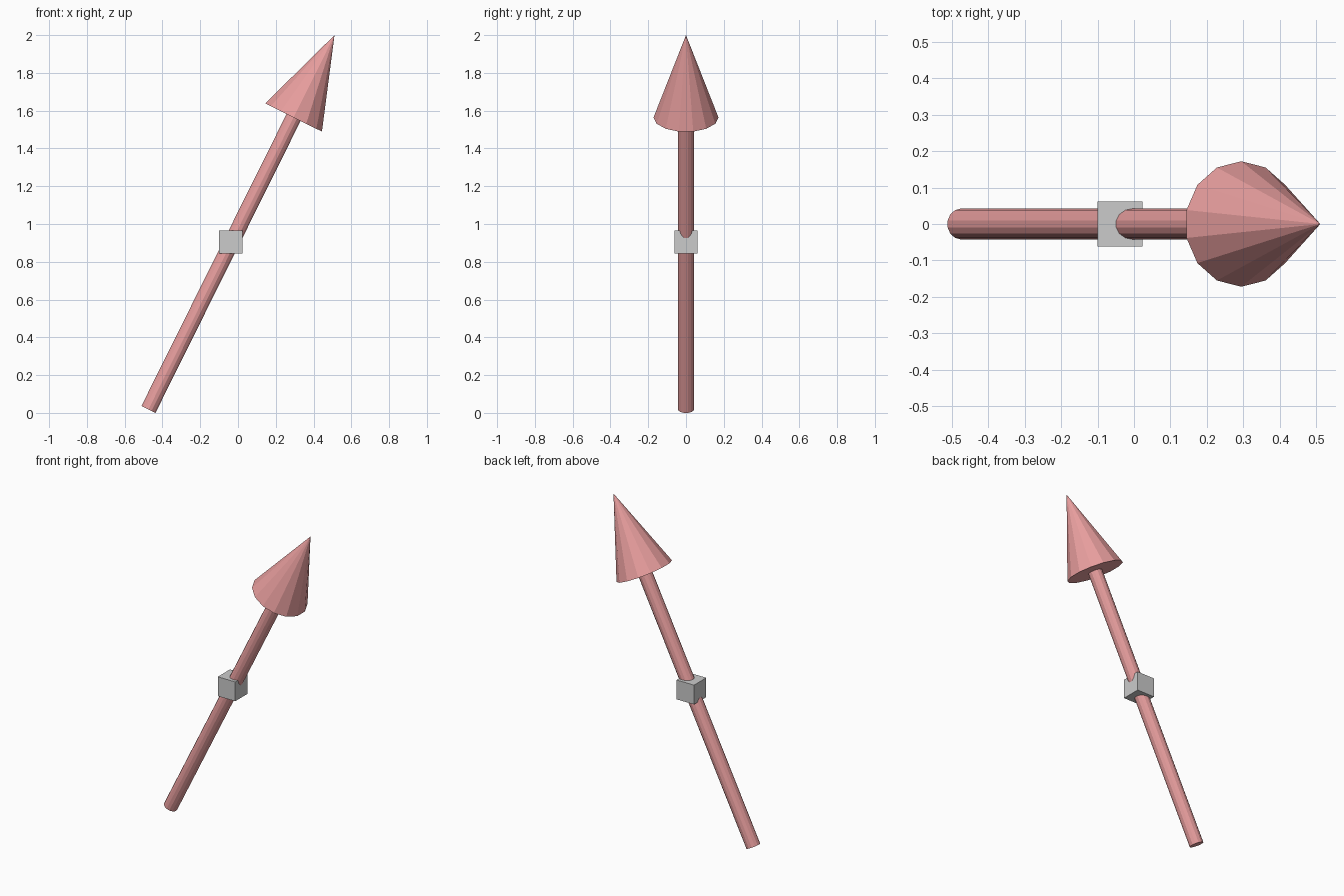
import bpy
from mathutils import Vector

if "Cube" in bpy.data.objects:
    bpy.data.objects.remove(bpy.data.objects["Cube"])

SIDES = 14
pink = bpy.data.materials.new("pink")
pink.diffuse_color = (0.8, 0.34, 0.34, 1)
pink.use_nodes = True
pink.node_tree.nodes["Principled BSDF"].inputs["Base Color"].default_value = pink.diffuse_color

tail = Vector((-0.474, 0, 0.0185))
tip = Vector((0.511, 0, 2.0))
axis = (tip - tail).normalized()
head_base = tip - axis * 0.487


def tapered(name, start, end, r1, r2):
    """Flat-faced cylinder or cone between two points in the y = 0 plane."""
    d = end - start
    bpy.ops.mesh.primitive_cone_add(
        vertices=SIDES, radius1=r1, radius2=r2, depth=d.length,
        location=(start + end) / 2,
        rotation=(0, Vector((d.z, d.x)).angle_signed(Vector((1, 0))), 0))
    obj = bpy.context.object
    obj.name = name
    obj.data.materials.append(pink)
    return obj


# Arrow shaft and head
tapered("shaft", tail, head_base, 0.0425, 0.0425)
tapered("arrow_head", head_base, tip, 0.172, 0)

# Upright block around the middle of the shaft
bpy.ops.mesh.primitive_cube_add(size=0.123, location=(-0.038, 0, 0.905))
bpy.context.object.name = "pivot_block"
